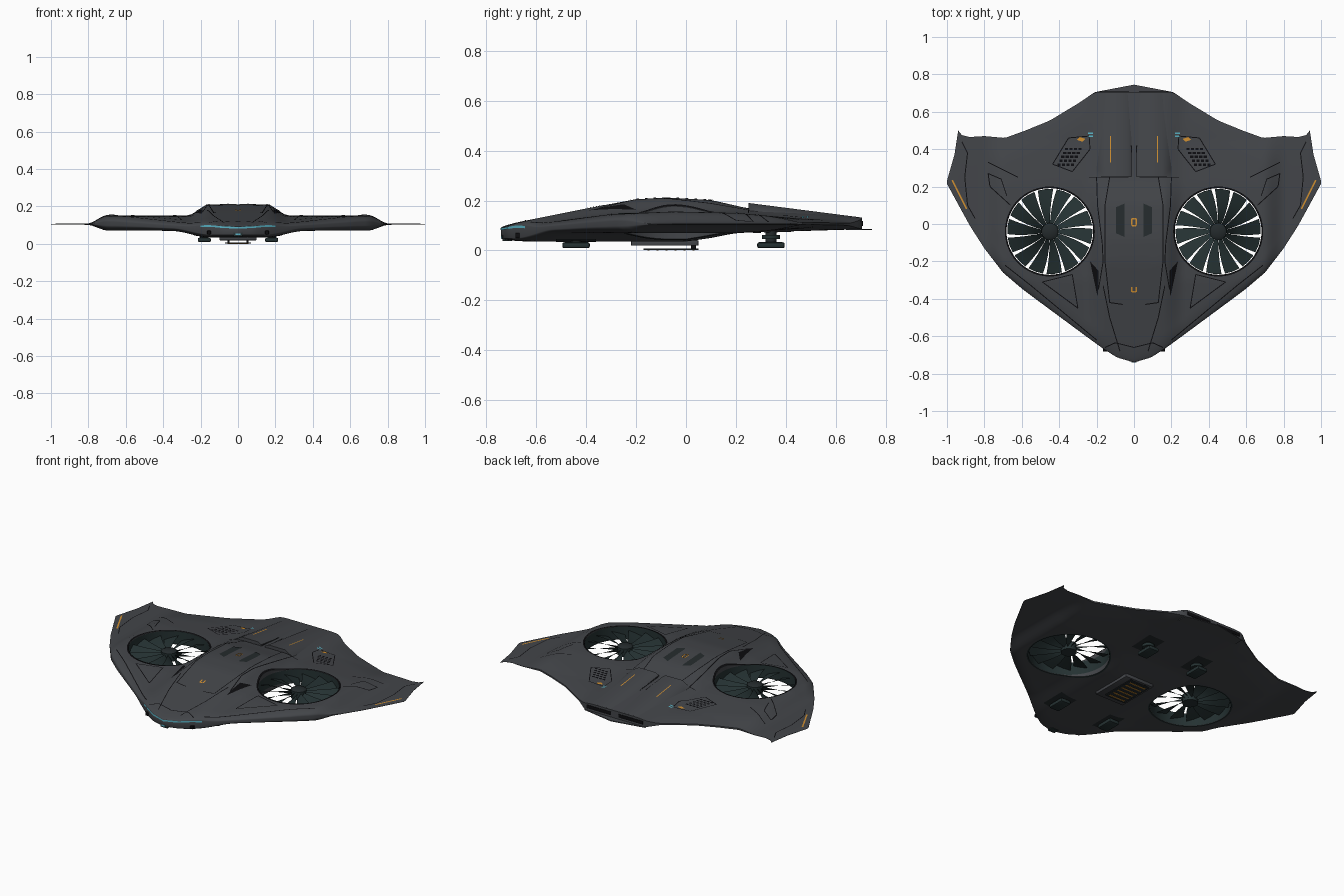
import bpy, bmesh
from math import pi, sin, cos, sqrt, radians
from mathutils import Vector, Matrix

if "Cube" in bpy.data.objects:
    bpy.data.objects.remove(bpy.data.objects["Cube"])


def material(name, r, g, b):
    m = bpy.data.materials.new(name)
    m.use_nodes = True
    m.diffuse_color = (r, g, b, 1)
    m.node_tree.nodes["Principled BSDF"].inputs["Base Color"].default_value = (r, g, b, 1)
    return m


hull_grey = material("hull grey", .056, .060, .067)
line_black = material("line black", .004, .004, .005)
fan_teal = material("fan dark teal", .018, .031, .032)
vent_dark = material("vent dark", .018, .024, .026)
orange = material("marking orange", .62, .27, .03)
cyan = material("light cyan", .10, .45, .56)


def finish(name, bm, mat, smooth=False, recalc=True):
    if recalc:
        bmesh.ops.recalc_face_normals(bm, faces=bm.faces)
    me = bpy.data.meshes.new(name)
    bm.to_mesh(me)
    bm.free()
    me.materials.append(mat)
    ob = bpy.data.objects.new(name, me)
    bpy.context.collection.objects.link(ob)
    if smooth:
        bpy.ops.object.select_all(action='DESELECT')
        ob.select_set(True)
        bpy.context.view_layer.objects.active = ob
        bpy.ops.object.shade_smooth_by_angle(angle=radians(35))
    return ob


def interp(table, t):
    for (a, va), (b, vb) in zip(table, table[1:]):
        if t <= b:
            return va + (vb - va) * max(0, (t - a) / (b - a))
    return table[-1][1]


def smooth(a, b, t):
    t = min(1, max(0, (t - a) / (b - a)))
    return t * t * (3 - 2 * t)


# Planform edges by span, and height profiles by length
LEAD = [(0, -.74), (.09, -.714), (.166, -.666), (.262, -.596), (.5, -.42), (.6, -.345),
        (.7, -.26), (.8, -.13), (.877, -.01), (1, .215)]
TRAIL = [(0, .705), (.21, .705), (.29, .65), (.45, .553), (.58, .5), (.69, .46), (.8, .47),
         (.88, .465), (.92, .475), (.94, .5), (.96, .37), (1, .23)]
SPINE = [(-.74, .1), (-.6, .128), (-.4, .168), (-.2, .205), (-.08, .212), (.1, .202),
         (.25, .168), (.7, .132)]
WING = [(-.74, .095), (-.5, .12), (-.3, .145), (-.05, .156), (.2, .15), (.45, .128), (.7, .12)]
BELLY = [(-.74, .04), (-.6, .035), (0, .036), (.1, .05), (.2, .07), (.7, .085)]
UNDER = [(-.74, .06), (-.4, .07), (.2, .07), (.5, .09), (.7, .088)]


def surfaces(x, y):
    x = abs(x)
    tip = smooth(.69, .81, x)
    mid = 1 - smooth(.15, .27, x)
    keel = 1 - smooth(.15, .35, x)
    wing = interp(WING, y) * (1 - tip) + .108 * tip
    under = interp(UNDER, y) * (1 - tip) + .102 * tip
    t = wing + (interp(SPINE, y) - wing) * mid
    b = under + (interp(BELLY, y) - under) * keel
    m = (t + b) / 2
    # rounded leading edge, thin trailing edge outside the tail
    blunt = .25 + .45 * (1 - smooth(.12, .35, x))
    d = min(1, max(0, (y - interp(LEAD, x)) / .09))
    f = blunt + (1 - blunt) * sqrt(1 - (1 - d) ** 2)
    e = min(1, max(0, (interp(TRAIL, x) - y) / .16))
    open_tail = smooth(.2, .3, x)
    f *= 1 - open_tail * .75 * (1 - e) ** 2
    return m + (t - m) * f, m - (m - b) * f


def top(x, y):
    return surfaces(x, y)[0]


def bottom(x, y):
    return surfaces(x, y)[1]


# Hull: top and bottom sheets joined by a rim
bm = bmesh.new()
N, M = 100, 64
sheets = []
for side in (0, 1):
    grid = []
    for i in range(N + 1):
        x = -1 + 2 * i / N
        lo, hi = interp(LEAD, abs(x)), interp(TRAIL, abs(x))
        ys = [lo + (hi - lo) * (1 - cos(pi * j / M)) / 2 for j in range(M + 1)]
        grid.append([bm.verts.new((x, y, surfaces(x, y)[side])) for y in ys])
    for i in range(N):
        for j in range(M):
            bm.faces.new((grid[i][j], grid[i + 1][j], grid[i + 1][j + 1], grid[i][j + 1]))
    sheets.append([r[0] for r in grid] + grid[N][1:] + [r[M] for r in grid[-2::-1]] + grid[0][-2:0:-1])
for k in range(len(sheets[0])):
    a, b = sheets
    bm.faces.new((a[k - 1], a[k], b[k], b[k - 1]))
hull = finish("hull", bm, hull_grey)


def cylinder(name, x, y, z0, z1, r, mat, r2=None, segs=32, caps=True, soft=True):
    bm = bmesh.new()
    bmesh.ops.create_cone(bm, cap_ends=caps, segments=segs, radius1=r, radius2=r2 or r, depth=z1 - z0,
                          matrix=Matrix.Translation((x, y, (z0 + z1) / 2)))
    return finish(name, bm, mat, soft)


# Fan openings cut through the hull
FAN_X, FAN_Y, FAN_R = .45, -.04, .232
cutters = []
for s in (-1, 1):
    c = cylinder("fan_cutter", s * FAN_X, FAN_Y, -.1, .4, FAN_R, line_black, segs=64)
    c.hide_render = True
    cutters.append(c)
    mod = hull.modifiers.new("opening", 'BOOLEAN')
    mod.operation, mod.solver, mod.object = 'DIFFERENCE', 'EXACT', c
bpy.ops.object.select_all(action='DESELECT')
hull.select_set(True)
bpy.context.view_layer.objects.active = hull
for mod in list(hull.modifiers):
    bpy.ops.object.modifier_apply(modifier=mod.name)
bpy.ops.object.shade_smooth_by_angle(angle=radians(35))
for c in cutters:
    bpy.data.objects.remove(c)

# Fans: duct lining, hub and pitched blades
BLADES = 14
for s, side in ((-1, "right"), (1, "left")):
    cx = s * FAN_X
    cylinder(side + "_duct", cx, FAN_Y, .071, .15, FAN_R - .002, fan_teal, segs=64, caps=False)
    cylinder(side + "_fan_hub", cx, FAN_Y, .085, .135, .045, fan_teal)
    cylinder(side + "_hub_cap", cx, FAN_Y, .135, .143, .042, vent_dark, .03)
    bm = bmesh.new()
    for k in range(BLADES):
        rows = []
        for q in range(5):
            r = .035 + .193 * q / 4
            mid = s * (2 * pi * k / BLADES + .12 * q / 4)
            half = pi / BLADES * (.97 - .16 * q / 4)
            rows.append([bm.verts.new((cx + r * cos(mid + e * half), FAN_Y + r * sin(mid + e * half),
                                       .112 + s * e * .014)) for e in (-1, 0, 1)])
        for a, b in zip(rows, rows[1:]):
            for i in (0, 1):
                bm.faces.new((a[i], a[i + 1], b[i + 1], b[i]))
    finish(side + "_fan_blades", bm, fan_teal, True)


# Draped markings: thin sheets following a surface
def drape(name, quads, mat, height=top, lift=.002, both=True, cuts=6):
    bm = bmesh.new()
    up = -1 if height == bottom else 1
    for s in ((1, -1) if both else (1,)):
        for q in quads:
            a, b, c, d = [Vector(p) for p in q]
            g = []
            for i in range(cuts + 1):
                l, r = a.lerp(d, i / cuts), b.lerp(c, i / cuts)
                pts = [l.lerp(r, j / 2) for j in range(3)]
                g.append([bm.verts.new((s * p.x, p.y, height(p.x, p.y) + up * lift)) for p in pts])
            for i in range(cuts):
                for j in range(2):
                    f = bm.faces.new((g[i][j], g[i][j + 1], g[i + 1][j + 1], g[i + 1][j]))
                    f.normal_update()
                    if f.normal.z * up < 0:
                        f.normal_flip()
    return finish(name, bm, mat, recalc=False)


def ribbon(name, pts, mat=line_black, w=.006, **kw):
    quads = []
    for p, q in zip(pts, pts[1:]):
        p, q = Vector(p), Vector(q)
        n = (q - p).normalized().orthogonal() * w / 2
        quads.append((p - n, p + n, q + n, q - n))
    return drape(name, quads, mat, **kw)


circle = [(FAN_X + .236 * cos(pi * k / 32), FAN_Y + .236 * sin(pi * k / 32)) for k in range(65)]
ribbon("fan_lip", circle, w=.009, cuts=1)
ribbon("fan_lower_lip", circle, fan_teal, w=.009, cuts=1, height=bottom)

# Panel seams
VENT = [(.24, .47), (.35, .46), (.435, .32), (.33, .28), (.235, .40), (.24, .47)]
seams = {
    "spine_seam": [(.2, .25), (.195, .1), (.17, -.1), (.165, -.2), (.19, -.35)],
    "canopy_seam": [(.13, .25), (.155, .1), (.155, -.2), (.13, -.42), (.06, -.43)],
    "nose_seam": [(.165, -.33), (.13, -.5), (.075, -.68)],
    "nose_cross_seam": [(0, -.66), (.1, -.635), (.155, -.66)],
    "bay_seam": [(.03, .25), (.24, .25)],
    "front_panel_seam": [(.33, -.27), (.49, -.31), (.3, -.45), (.33, -.27)],
    "outer_panel_seam": [(.66, .1), (.77, .2), (.78, .27), (.71, .24), (.68, .15)],
    "flap_seam": [(.62, .25), (.78, .33)],
    "tip_seam": [(.92, .44), (.89, .38), (.905, .25), (.89, .1), (.85, .03)],
    "outer_hull_seam": [(.69, -.22), (.55, -.33), (.2, -.62)],
    "vent_frame": VENT}
for name, pts in seams.items():
    ribbon(name, pts, w=.005)

# Vents, dark panels and coloured marks
drape("roof_window", [((.05, .11), (.095, .09), (.095, -.05), (.05, -.07))], vent_dark, lift=.003)
drape("shoulder_intake", [((.235, -.2), (.19, -.25), (.19, -.34), (.195, -.39))], line_black)
slots = [((x, y), (x + .017, y), (x + .017, y + .012), (x, y + .012))
         for x, y in [(.28 + .024 * i + .01 * j, .395 - .021 * j) for i in range(4) for j in range(5)]]
drape("vent_slots", slots, line_black, cuts=1)
drape("vent_mark", [((.26, .455), (.29, .465), (.305, .45), (.275, .44))], orange, lift=.004)
drape("vent_light", [((.22, y), (.245, y), (.245, y + .008), (.22, y + .008)) for y in (.465, .482)], cyan)
ribbon("tip_stripe", [(.972, .235), (.93, .15), (.895, .08)], orange, w=.009)
for y, name in ((.01, "roof_mark"), (-.35, "nose_mark")):
    h = .019 if y > 0 else .013
    box = [(-.011, y + h), (-.011, y - h), (.011, y - h), (.011, y + h)]
    ribbon(name, box + box[:1] if y > 0 else box, orange, w=.008, both=False, lift=.004)

# Engine cowls behind the cabin
def cowl_top(x, y):
    return .19 - (y - .25) * .128


for s, side in ((-1, "right"), (1, "left")):
    bm = bmesh.new()
    rows = []
    for k in range(10):
        y = .25 + .05 * k
        y = min(y, .7)
        z = cowl_top(0, y)
        rows.append([bm.verts.new((s * px, y, pz)) for px, pz in
                     ((.012, .12), (.014, z - .012), (.035, z), (.15, z), (.2, z - .028), (.22, .115))])
    for a, b in zip(rows, rows[1:]):
        for i in range(6):
            bm.faces.new((a[i - 1], a[i], b[i], b[i - 1]))
    bm.faces.new(rows[0])
    bm.faces.new(rows[-1])
    finish(side + "_engine_cowl", bm, hull_grey, True)
ribbon("cowl_stripe", [(.125, .33), (.125, .47)], orange, height=cowl_top)
ribbon("cowl_gap", [(.016, .26), (.016, .42)], w=.01, height=top, lift=.004)


def box(name, c, size, mat, bevel=0):
    bm = bmesh.new()
    bmesh.ops.create_cube(bm, size=1, matrix=Matrix.Translation(c) @ Matrix.Diagonal((*size, 1)))
    if bevel:
        bmesh.ops.bevel(bm, geom=bm.edges[:], offset=bevel, segments=2, affect='EDGES', profile=.5)
    return finish(name, bm, mat, bevel > 0)


# Tail plate and exhaust slots
bm = bmesh.new()
plate = [(-.21, .64), (.21, .64), (.21, .705), (0, .745), (-.21, .705)]
f = bm.faces.new([bm.verts.new((x, y, .081)) for x, y in plate])
ext = bmesh.ops.extrude_face_region(bm, geom=[f])
bmesh.ops.translate(bm, vec=(0, 0, .005), verts=[v for v in ext["geom"] if isinstance(v, bmesh.types.BMVert)])
finish("tail_plate", bm, hull_grey)
for s, side in ((-1, "right"), (1, "left")):
    box(side + "_exhaust_slot", (s * .11, .704, .108), (.17, .008, .022), line_black, .003)
    # Landing feet with bays and struts
    for y, part in ((-.44, "front"), (.34, "rear")):
        name = side + "_" + part
        x, z = s * .18, bottom(.18, y)
        box(name + "_foot", (x, y, .021), (.07, .11, .024), fan_teal, .008)
        cylinder(name + "_strut", x, y, .03, z + .01, .022, vent_dark, segs=20)
        if y > 0:
            cylinder(name + "_collar", x, y, .045, .062, .036, fan_teal, segs=20)
        drape(name + "_bay", [((x - .055, y - .08), (x + .055, y - .08), (x + .055, y + .08), (x - .055, y + .08))],
              vent_dark, height=bottom, both=False)

# Belly hatch with a lowered striped ramp
box("belly_frame", (0, -.085, .03), (.2, .27, .022), hull_grey, .004)
box("belly_ramp", (0, -.06, .005), (.14, .22, .006), vent_dark)
for s in (-1, 1):
    box("ramp_arm", (s * .05, .03, .014), (.01, .02, .016), line_black)
for k in range(6):
    box("ramp_stripe", (0, -.15 + .036 * k, .001), (.11, .008, .002), orange)

# Nose light strip and chin sensor
bm = bmesh.new()
strip = []
for k in range(-12, 13):
    x = k / 60
    y = interp(LEAD, abs(x)) - .003
    z = top(x, y + .003)
    strip.append([bm.verts.new((x, y, z - h)) for h in (.001, .010)])
for a, b in zip(strip, strip[1:]):
    bm.faces.new((a[0], a[1], b[1], b[0]))
finish("nose_light", bm, cyan, recalc=False)
box("chin_sensor", (0, -.715, .05), (.05, .04, .026), fan_teal, .004)
box("chin_lens", (0, -.737, .052), (.026, .006, .008), cyan)
for s in (-1, 1):
    box("nose_probe", (s * .155, -.668, .06), (.02, .03, .02), line_black, .003)
